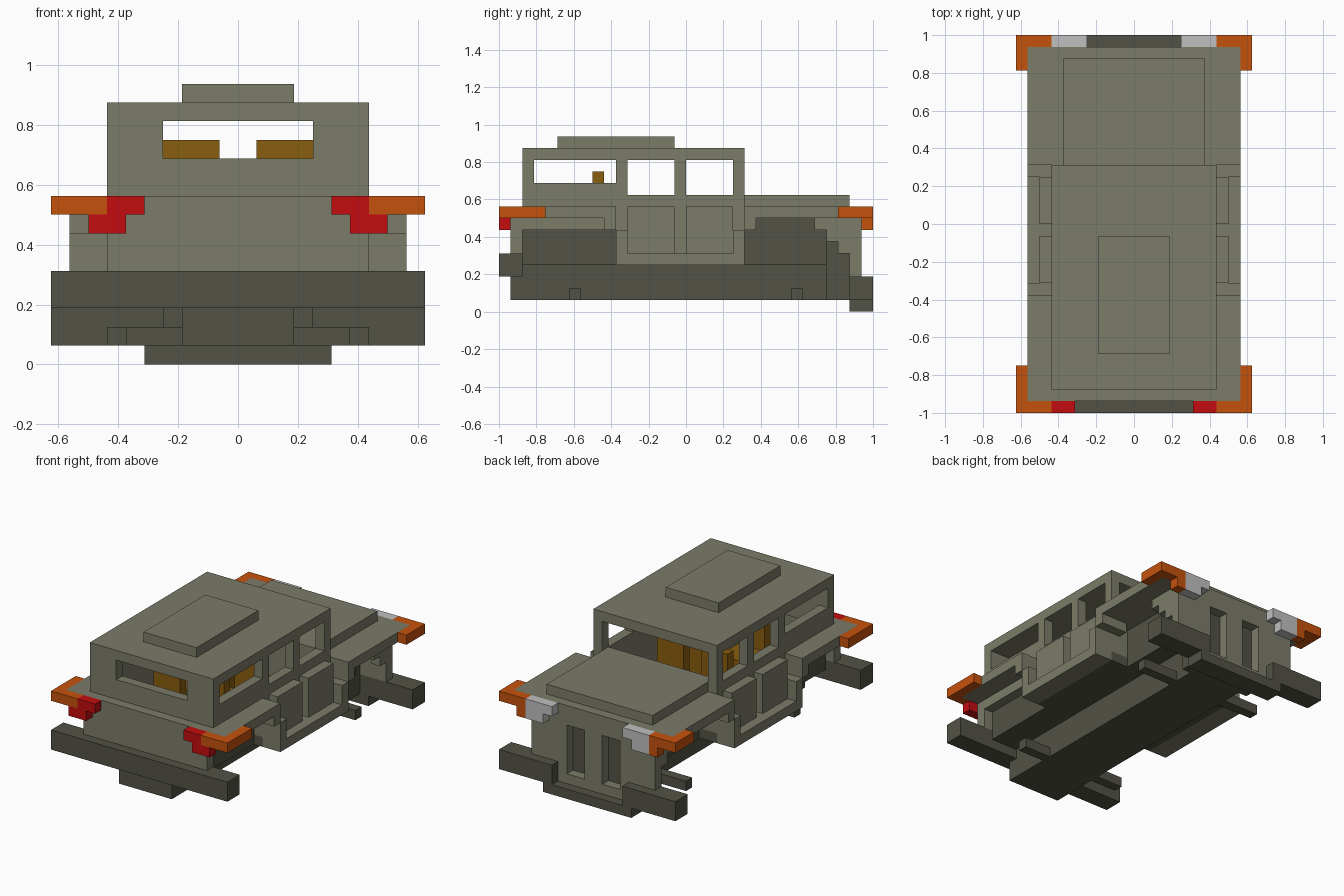
import bpy, bmesh
from mathutils import Vector

if "Cube" in bpy.data.objects:
    bpy.data.objects.remove(bpy.data.objects["Cube"], do_unlink=True)

U = 1 / 16  # one block


def material(name, rgb):
    m = bpy.data.materials.new(name)
    m.use_nodes = True
    m.diffuse_color = (*rgb, 1)
    bsdf = m.node_tree.nodes["Principled BSDF"]
    bsdf.inputs["Base Color"].default_value = (*rgb, 1)
    bsdf.inputs["Roughness"].default_value = 0.8
    return m


GREY = material("olive_grey", (0.200, 0.200, 0.142))
DARK = material("dark_olive", (0.086, 0.084, 0.062))
ORANGE = material("orange", (0.56, 0.084, 0.004))
RED = material("red", (0.55, 0.004, 0.005))
WHITE = material("lamp_white", (0.53, 0.53, 0.53))
BROWN = material("seat_brown", (0.25, 0.112, 0.005))


def part(name, mat, *boxes, mirror=False):
    """Object made of boxes given as x0, x1, y0, y1, z0, z1 in blocks."""
    bm = bmesh.new()
    for x0, x1, y0, y1, z0, z1 in boxes:
        spans = [(x0, x1), (-x1, -x0)] if mirror else [(x0, x1)]
        for a, b in spans:
            geo = bmesh.ops.create_cube(bm, size=1)
            for v in geo["verts"]:
                v.co = Vector(((a + b) / 2 + v.co.x * (b - a),
                               (y0 + y1) / 2 + v.co.y * (y1 - y0),
                               (z0 + z1) / 2 + v.co.z * (z1 - z0))) * U
    me = bpy.data.meshes.new(name)
    bm.to_mesh(me)
    bm.free()
    me.materials.append(mat)
    ob = bpy.data.objects.new(name, me)
    bpy.context.collection.objects.link(ob)
    return ob


# Chassis, floor and inner wheel wells
part("chassis", DARK, (-3, 3, -15, 12, 1, 4))
part("front_frame", DARK, (-4, 4, 12, 14, 1, 7))
part("floor", DARK, (-7, 7, -6, 5, 4, 5))
part("rear_wheel_tub", DARK, (-6, 6, -14, -6, 4, 7))
part("engine_block", DARK, (-5, 5, 5, 12, 4, 8))
part("rear_axle", DARK, (-6, 6, -10, -9, 1, 2))
part("front_axle", DARK, (-7, 7, 9, 10, 1, 2))

# Bumpers
part("rear_bumper", DARK, (-10, 10, -16, -14, 3, 5))
part("front_bumper", DARK, (4, 10, 14, 16, 1, 3), mirror=True)
part("front_lip", DARK, (-5, 5, 14, 16, 0, 1))

# Side walls with stepped wheel arches
part("rear_side_wall", GREY, (6, 7, -14, -6, 7, 9), mirror=True)
part("front_side_wall", GREY,
     (6, 7, 5, 6, 7, 8), (6, 7, 11, 12, 7, 8),
     (6, 7, 12, 13, 6, 8), (6, 7, 13, 14, 5, 8), mirror=True)
part("fender", GREY,
     (7, 9, -15, -6, 8, 9), (7, 9, 5, 15, 8, 9),
     (7, 9, -7, -6, 7, 8), (7, 9, 5, 6, 7, 8),
     (7, 9, -6, -5, 5, 7), (7, 9, 4, 5, 5, 7), mirror=True)
part("sill", GREY, (7, 9, -6, 5, 4, 5), mirror=True)
part("door", GREY, (7, 8, -5, -1, 5, 9), (7, 8, 0, 4, 5, 9), mirror=True)
part("tail_panel", GREY, (-7, 7, -15, -14, 5, 9))

# Nose with two grille slots, and the hood
part("nose_panel", GREY, (4, 7, 14, 15, 3, 8), (3, 4, 14, 15, 1, 8), mirror=True)
part("grille", GREY, (-1, 1, 14, 15, 2, 7), (-3, 3, 14, 15, 1, 2),
     (-3, 3, 14, 15, 7, 8))
part("hood_base", GREY, (-7, 7, 5, 15, 8, 9))
part("hood", GREY, (-6, 6, 5, 14, 9, 10))

# Cabin walls around the window openings
part("cabin_side", GREY,
     (6, 7, -6, 5, 5, 10),                              # door wall
     (6, 7, -14, -6, 9, 11),                            # under rear window
     (6, 7, -14, -13, 11, 13), (6, 7, -6, -5, 10, 13),  # pillars
     (6, 7, -1, 0, 10, 13), (6, 7, 4, 5, 10, 13), mirror=True)
part("cabin_back", GREY, (-6, 6, -14, -13, 9, 11),
     (-6, -4, -14, -13, 11, 13), (4, 6, -14, -13, 11, 13))
part("firewall", GREY, (-6, 6, 4, 5, 5, 10))
part("roof", GREY, (-7, 7, -14, 5, 13, 14))
part("roof_hatch", GREY, (-3, 3, -11, -1, 14, 15))

# Seats
part("front_seat", BROWN, (1, 4, -2, -1, 5, 10), (1, 4, -1, 2, 5, 7), mirror=True)
part("rear_seat", BROWN, (1, 4, -8, -7, 7, 12), (1, 4, -7, -4, 5, 8), mirror=True)

# Corner lamps
part("rear_marker", ORANGE, (7, 10, -16, -15, 8, 9), (9, 10, -15, -12, 8, 9), mirror=True)
part("front_marker", ORANGE, (7, 10, 15, 16, 8, 9), (9, 10, 15, 16, 8, 9),
     (9, 10, 13, 15, 8, 9), (7, 8, 15, 16, 7, 8), mirror=True)
part("tail_lamp", RED, (5, 7, -16, -15, 8, 9), (6, 8, -16, -15, 7, 8), mirror=True)
part("headlamp", WHITE, (4, 7, 15, 16, 8, 9), (5, 7, 15, 16, 7, 8), mirror=True)
